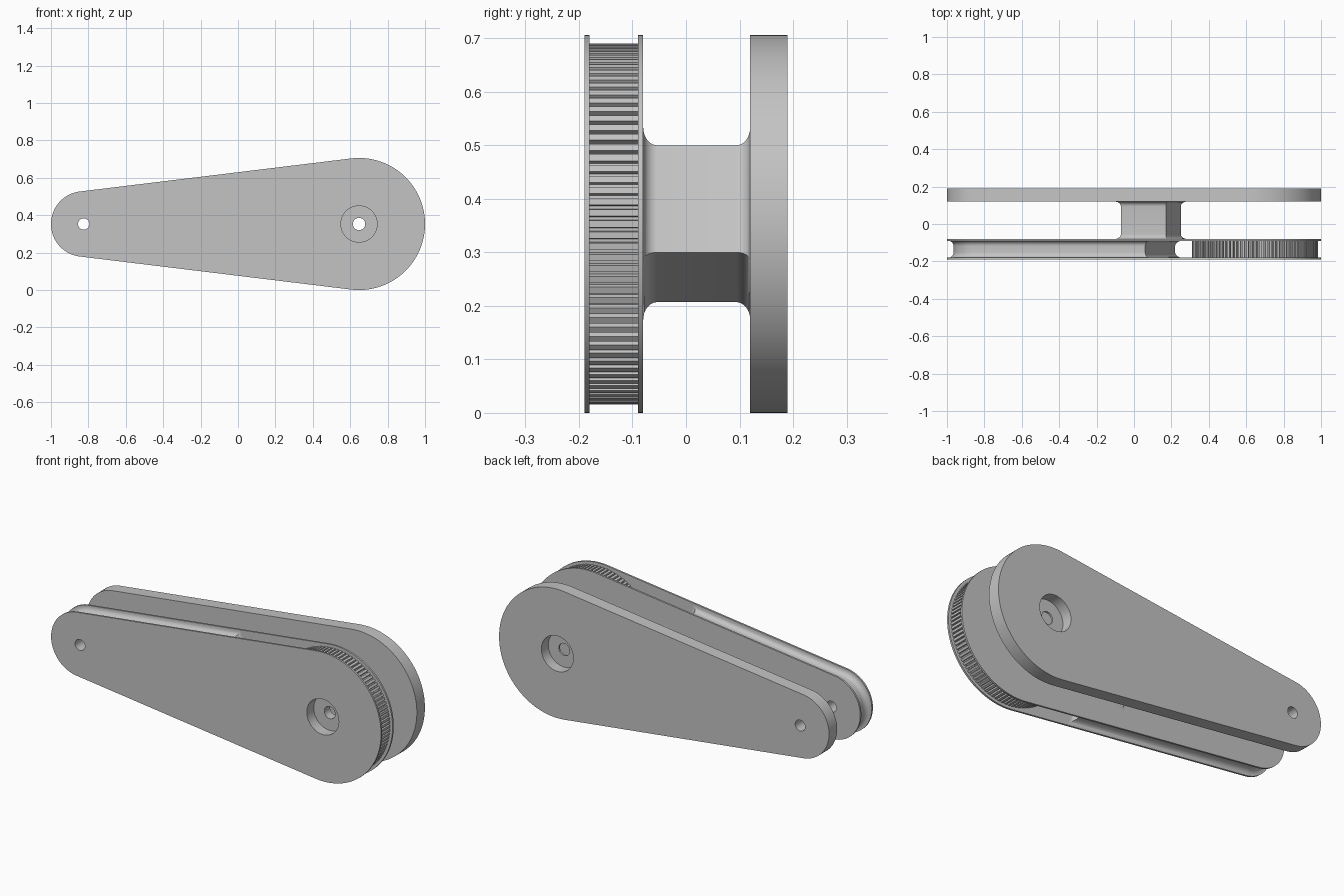
import bpy, bmesh, math
from mathutils import Vector

if "Cube" in bpy.data.objects:
    bpy.data.objects.remove(bpy.data.objects["Cube"], do_unlink=True)

grey = bpy.data.materials.new("plain_grey")
grey.use_nodes = True
colour = (0.55, 0.55, 0.55, 1)
grey.diffuse_color = colour
grey.node_tree.nodes["Principled BSDF"].inputs["Base Color"].default_value = colour

# Arm layout in the x-z plane
BIG, SMALL = Vector((0.647, 0.353)), Vector((-0.825, 0.353))
R_BIG, R_SMALL = 0.353, 0.175
LEAN = (R_SMALL - R_BIG) / (BIG.x - SMALL.x)
PHI = math.acos(LEAN)


def arc(centre, radius, start, end, steps):
    return [centre + radius * Vector((math.cos(a), math.sin(a)))
            for a in (start + (end - start) * i / steps for i in range(steps + 1))]


def circle(centre, radius, steps=48):
    return arc(centre, radius, 0, math.tau, steps)[:-1]


def offset(points, d):
    """Move a counter-clockwise outline outwards by d with mitred corners."""
    if d == 0:
        return points
    result = []
    for i, p in enumerate(points):
        e1 = (p - points[i - 1]).normalized()
        e2 = (points[(i + 1) % len(points)] - p).normalized()
        n1, n2 = Vector((e1.y, -e1.x)), Vector((e2.y, -e2.x))
        result.append(p + (n1 + n2) * d / (1 + n1.dot(n2)))
    return result


def prism(name, points, y0, y1, fillet=0):
    """Extrude an outline along y, flaring into both ends by the fillet."""
    layers = [(y0, 0), (y1, 0)]
    if fillet:
        steps = 8
        curve = [(fillet * (1 - math.cos(a)), fillet * (1 - math.sin(a)))
                 for a in (math.pi / 2 * i / steps for i in range(steps + 1))]
        layers = [(y0 + h, d) for h, d in curve]
        layers += [(y1 - h, d) for h, d in reversed(curve)]
    bm = bmesh.new()
    rings = [[bm.verts.new((p.x, y, p.y)) for p in offset(points, d)] for y, d in layers]
    for a, b in zip(rings, rings[1:]):
        for i in range(len(a)):
            bm.faces.new((a[i - 1], a[i], b[i], b[i - 1]))
    bm.faces.new(rings[0])
    bm.faces.new(rings[-1])
    bmesh.ops.recalc_face_normals(bm, faces=bm.faces)
    mesh = bpy.data.meshes.new(name)
    bm.to_mesh(mesh)
    bm.free()
    mesh.materials.append(grey)
    obj = bpy.data.objects.new(name, mesh)
    bpy.context.collection.objects.link(obj)
    return obj


def finish(obj, *holes):
    """Cut round holes (centre, radius, y0, y1), then shade smooth by angle."""
    for hole in holes:
        centre, radius, y0, y1 = hole
        cutter = prism("cutter", circle(centre, radius), y0, y1)
        cutter.hide_render = True
        mod = obj.modifiers.new("hole", 'BOOLEAN')
        mod.operation, mod.solver, mod.object = 'DIFFERENCE', 'EXACT', cutter
        bpy.context.view_layer.update()
        graph = bpy.context.evaluated_depsgraph_get()
        mesh = bpy.data.meshes.new_from_object(obj.evaluated_get(graph))
        obj.modifiers.clear()
        obj.data = mesh
        bpy.data.objects.remove(cutter, do_unlink=True)
    bpy.ops.object.select_all(action='DESELECT')
    obj.select_set(True)
    bpy.context.view_layer.objects.active = obj
    bpy.ops.object.shade_smooth_by_angle(angle=math.radians(30))


# Holes shared by the parts
pin = (SMALL, 0.03, -0.5, 0.5)
axle = (BIG, 0.033, -0.5, 0.5)
front_recess = (BIG, 0.097, -0.5, -0.13)
back_recess = (BIG, 0.097, 0.13, 0.5)

# Tapered plates with two round ends
plate = (arc(BIG, R_BIG, -PHI, PHI, 72)
         + arc(SMALL, R_SMALL, PHI, math.tau - PHI, 56))
finish(prism("back_plate", plate, 0.12, 0.19), back_recess, axle, pin)
finish(prism("front_flange", plate, -0.19, -0.18), front_recess, pin)
finish(prism("rear_flange", plate, -0.09, -0.08), axle, pin)

# Filleted core between the flanges, with a slanted inner end
inset = 0.035


def core_edge(x, side):
    half = (R_SMALL - inset - LEAN * (x - SMALL.x)) / math.sin(PHI)
    return Vector((x, SMALL.y + side * half))


core = (arc(SMALL, R_SMALL - inset, PHI, math.tau - PHI, 56)
        + [core_edge(0.22, -1), core_edge(0.06, 1)])
finish(prism("groove_core", core, -0.18, -0.09, 0.028), pin)

# Toothed wheel at the large end
teeth, tip, root = 100, 0.337, 0.325
wheel = []
for i in range(teeth):
    for part, radius in ((-0.3, tip), (0.3, tip), (0.36, root), (0.64, root)):
        a = math.tau * (i + part) / teeth
        wheel.append(BIG + radius * Vector((math.cos(a), math.sin(a))))
finish(prism("toothed_wheel", wheel, -0.18, -0.09), front_recess, axle)

# Tilted block joining the two halves
block = [Vector(p) for p in ((-0.07, 0.4), (0.01, 0.207), (0.25, 0.3), (0.17, 0.5))]
finish(prism("spacer_block", block, -0.08, 0.12, 0.026))
